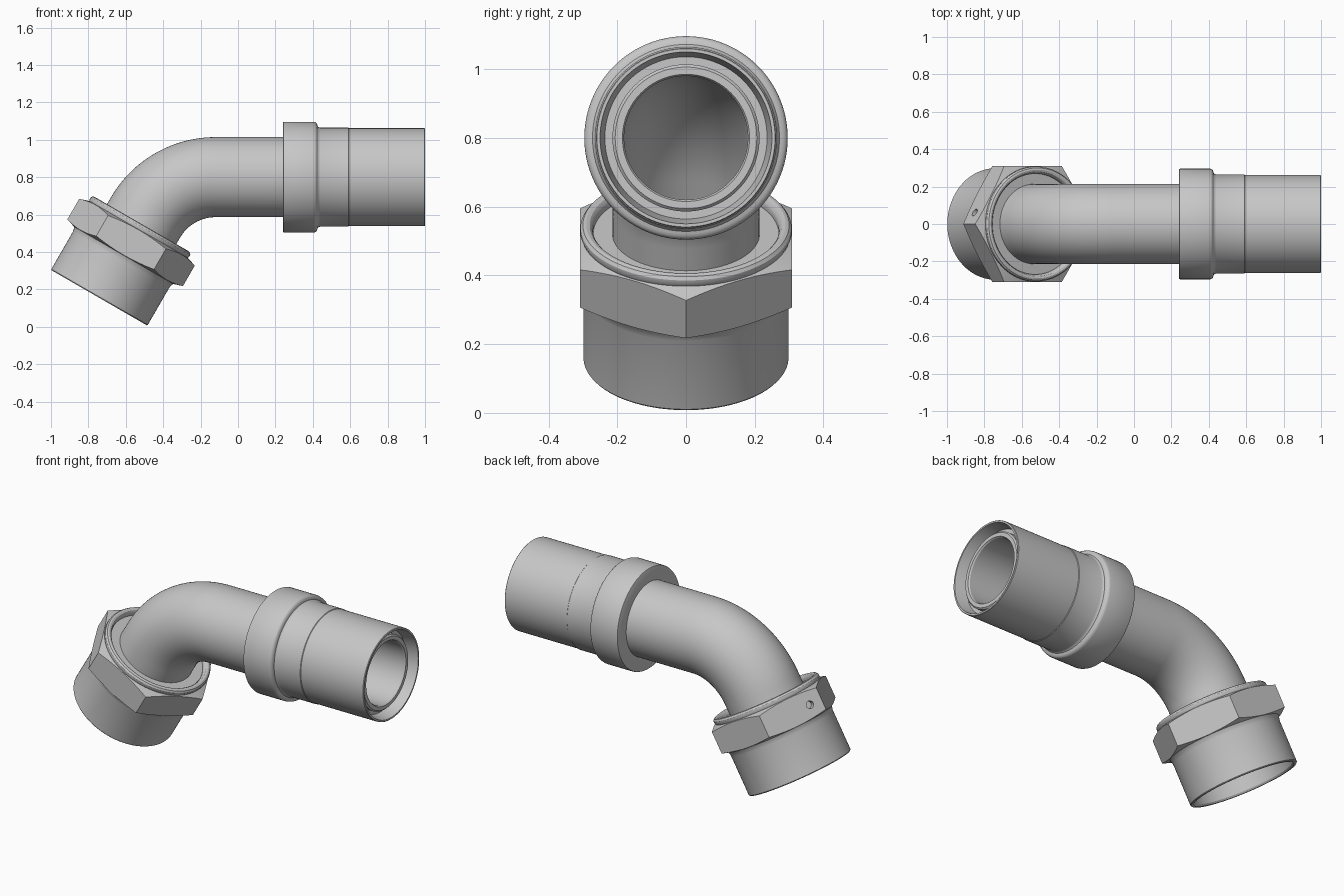
import bpy, bmesh, math
from mathutils import Matrix, Vector

if "Cube" in bpy.data.objects:
    bpy.data.objects.remove(bpy.data.objects["Cube"])

SEG = 96
grey = bpy.data.materials.new("light_grey_metal")
grey.diffuse_color = (0.57, 0.57, 0.57, 1)
grey.use_nodes = True
grey.node_tree.nodes["Principled BSDF"].inputs["Base Color"].default_value = grey.diffuse_color


def rings_to_object(name, rings):
    """Skin a closed loop of rings (each SEG points) into a solid."""
    bm = bmesh.new()
    rows = [[bm.verts.new(p) for p in ring] for ring in rings]
    for a, b in zip(rows, rows[1:] + rows[:1]):
        for i in range(SEG):
            j = (i + 1) % SEG
            bm.faces.new((a[i], a[j], b[j], b[i]))
    bmesh.ops.recalc_face_normals(bm, faces=bm.faces)
    mesh = bpy.data.meshes.new(name)
    bm.to_mesh(mesh)
    bm.free()
    mesh.materials.append(grey)
    obj = bpy.data.objects.new(name, mesh)
    bpy.context.collection.objects.link(obj)
    return obj


def frame(x, z, tilt):
    """Local z runs along the pipe, tilted from vertical towards +x."""
    return Matrix.Translation((x, 0, z)) @ Matrix.Rotation(tilt, 4, 'Y')


def ring(m, t, r):
    """Ring at height t; r and t may be functions of the angle."""
    pts = []
    for i in range(SEG):
        a = 2 * math.pi * i / SEG
        rr = r(a) if callable(r) else r
        tt = t(a) if callable(t) else t
        pts.append(m @ Vector((rr * math.cos(a), rr * math.sin(a), tt)))
    return pts


def smooth(obj):
    bpy.ops.object.select_all(action='DESELECT')
    obj.select_set(True)
    bpy.context.view_layer.objects.active = obj
    bpy.ops.object.shade_smooth_by_angle(angle=math.radians(30))


def hex_r(a):
    """Hexagon radius, corners at 0, 60, 120... degrees."""
    return 0.309 / math.cos(a % (math.pi / 3) - math.pi / 6)


NUT = frame(-0.7425, 0.155, math.radians(30))
AXIS = frame(0, 0.8, math.radians(90))

# Bent pipe: straight tail, 60 degree bend, straight run
stations = [NUT @ Matrix.Translation((0, 0, 0.28))]
BEND_R, STEPS = 0.433, 28
for k in range(STEPS + 1):
    a = math.radians(30 + 60 * k / STEPS)
    stations.append(frame(-0.12 - BEND_R * math.cos(a), 0.367 + BEND_R * math.sin(a), a))
stations.append(frame(0.957, 0.8, math.radians(90)))
outer = [ring(m, 0, 0.214) for m in stations]
inner = [ring(m, 0, 0.18) for m in stations]
lip = [ring(stations[-1], 0.008, 0.206), ring(stations[-1], 0.008, 0.185)]
smooth(rings_to_object("bent_pipe", outer + lip + inner[::-1]))

# Sleeve with collar on the straight end
sleeve = [(0.24, 0.205), (0.24, 0.290), (0.242, 0.294), (0.247, 0.296), (0.405, 0.296),
          (0.414, 0.294), (0.421, 0.288), (0.424, 0.280), (0.426, 0.272), (0.432, 0.267),
          (0.44, 0.2645), (0.59, 0.2645), (0.593, 0.2615), (0.997, 0.2615), (1.0, 0.259),
          (1.0, 0.250), (0.93, 0.236), (0.93, 0.205)]
smooth(rings_to_object("collar_sleeve", [ring(AXIS, t, r) for t, r in sleeve]))

# Hexagonal nut with round skirt, chamfered corners and raised top bead
nut = [(0, 0.281), (0, 0.294), (0.005, 0.298), (0.235, 0.298), (0.25, 0.301), (0.262, 0.306),
       (lambda a: 0.263 + 0.3 * (hex_r(a) - 0.306), hex_r),
       (lambda a: 0.421 - 0.32 * (hex_r(a) - 0.306), hex_r),
       (0.422, 0.304), (0.432, 0.308), (0.443, 0.307), (0.452, 0.300), (0.455, 0.290),
       (0.452, 0.280), (0.444, 0.273), (0.434, 0.270), (0.422, 0.270), (0.422, 0.203),
       (0.30, 0.203), (0.30, 0.275), (0.01, 0.275)]
nut_obj = rings_to_object("hex_nut", [ring(NUT, t, r) for t, r in nut])

# Small drilled hole in one flat, near a corner
corner, nxt = Vector((-0.357, 0, 0.338)), Vector((-0.1785, 0.309, 0.338))
spot = corner.lerp(nxt, 0.2)
normal = Vector((-math.cos(math.pi / 6), 0.5, 0))
bpy.ops.mesh.primitive_cylinder_add(vertices=24, radius=0.021, depth=0.08)
cutter = bpy.context.object
cutter.name = "hole_cutter"
cutter.hide_render = True
cutter.matrix_world = NUT @ Matrix.Translation(spot) @ normal.to_track_quat('Z', 'Y').to_matrix().to_4x4()
bpy.context.view_layer.update()
bpy.context.view_layer.objects.active = nut_obj
mod = nut_obj.modifiers.new("hole", 'BOOLEAN')
mod.operation = 'DIFFERENCE'
mod.solver = 'EXACT'
mod.object = cutter
bpy.ops.object.modifier_apply(modifier=mod.name)
bpy.data.objects.remove(cutter)
smooth(nut_obj)
